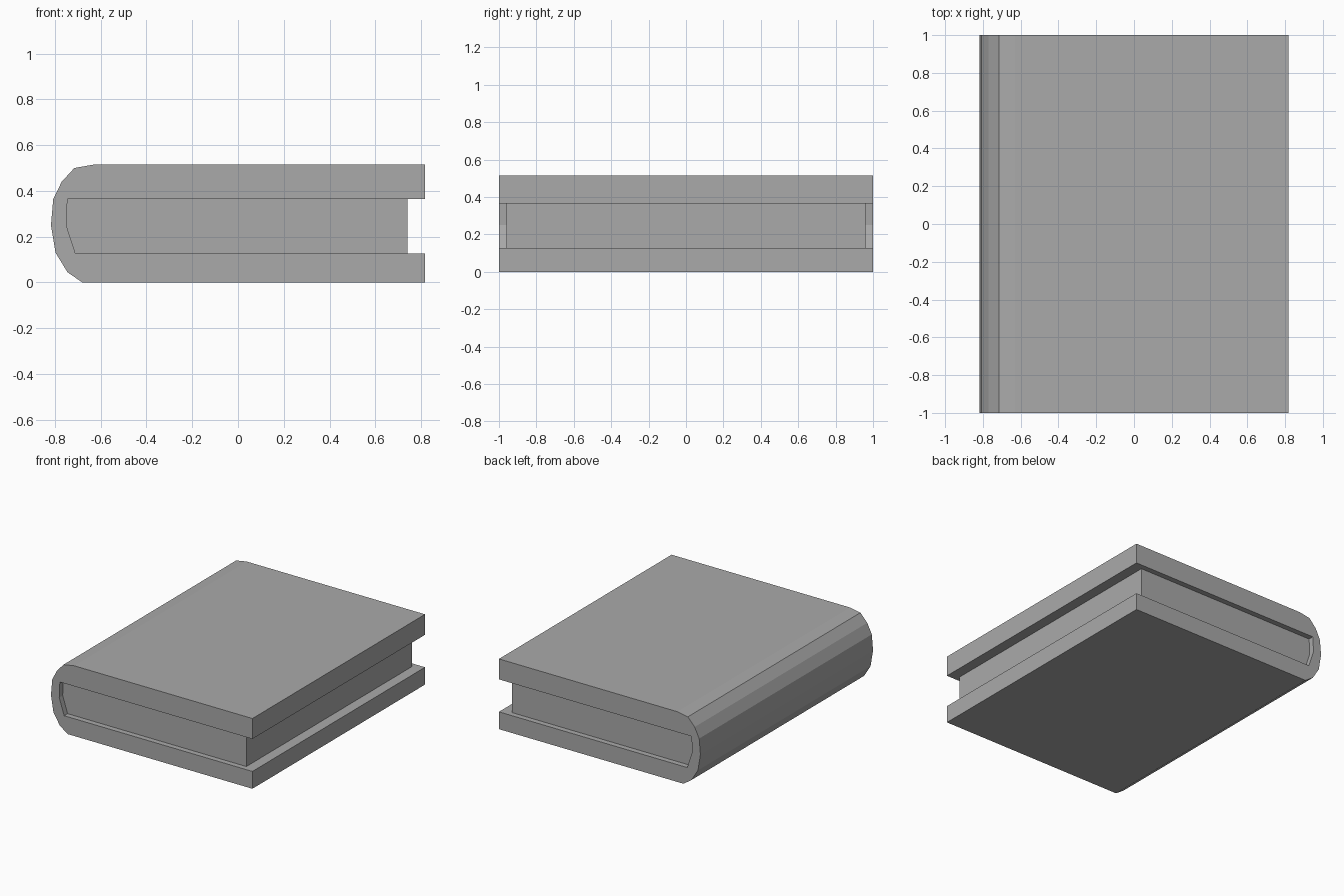
import bpy
import bmesh

cube = bpy.data.objects.get("Cube")
if cube:
    bpy.data.objects.remove(cube, do_unlink=True)

# One plain grey for the whole book
grey = bpy.data.materials.new("plain grey")
grey.use_nodes = True
colour = (0.4, 0.4, 0.4, 1)
grey.diffuse_color = colour
grey.node_tree.nodes["Principled BSDF"].inputs["Base Color"].default_value = colour


def extrude_profile(name, profile, half_depth):
    """Sweep an x-z outline along y, centred on y = 0."""
    bm = bmesh.new()
    face = bm.faces.new([bm.verts.new((x, -half_depth, z)) for x, z in profile])
    swept = bmesh.ops.extrude_face_region(bm, geom=[face])
    moved = [v for v in swept["geom"] if isinstance(v, bmesh.types.BMVert)]
    bmesh.ops.translate(bm, verts=moved, vec=(0, 2 * half_depth, 0))
    bmesh.ops.recalc_face_normals(bm, faces=bm.faces)
    mesh = bpy.data.meshes.new(name)
    bm.to_mesh(mesh)
    bm.free()
    mesh.materials.append(grey)
    obj = bpy.data.objects.new(name, mesh)
    bpy.context.collection.objects.link(obj)
    return obj


# Inside of the spine, top to bottom, shared by cover and pages
hollow = [(-0.745, 0.365), (-0.75, 0.25), (-0.71, 0.127)]

# Cover: both boards and the rounded spine in one C-shaped outline
spine = [(-0.63, 0.515), (-0.715, 0.50), (-0.77, 0.44), (-0.807, 0.365),
         (-0.817, 0.25), (-0.797, 0.13), (-0.745, 0.045), (-0.68, 0)]
cover = [(0.817, 0.365), (0.817, 0.515)] + spine
cover += [(0.817, 0), (0.817, 0.127)] + hollow[::-1]
extrude_profile("cover", cover, 1.0)

# Page block, set back from the three open edges
pages = hollow + [(0.74, 0.127), (0.74, 0.365)]
extrude_profile("page_block", pages, 0.96)
